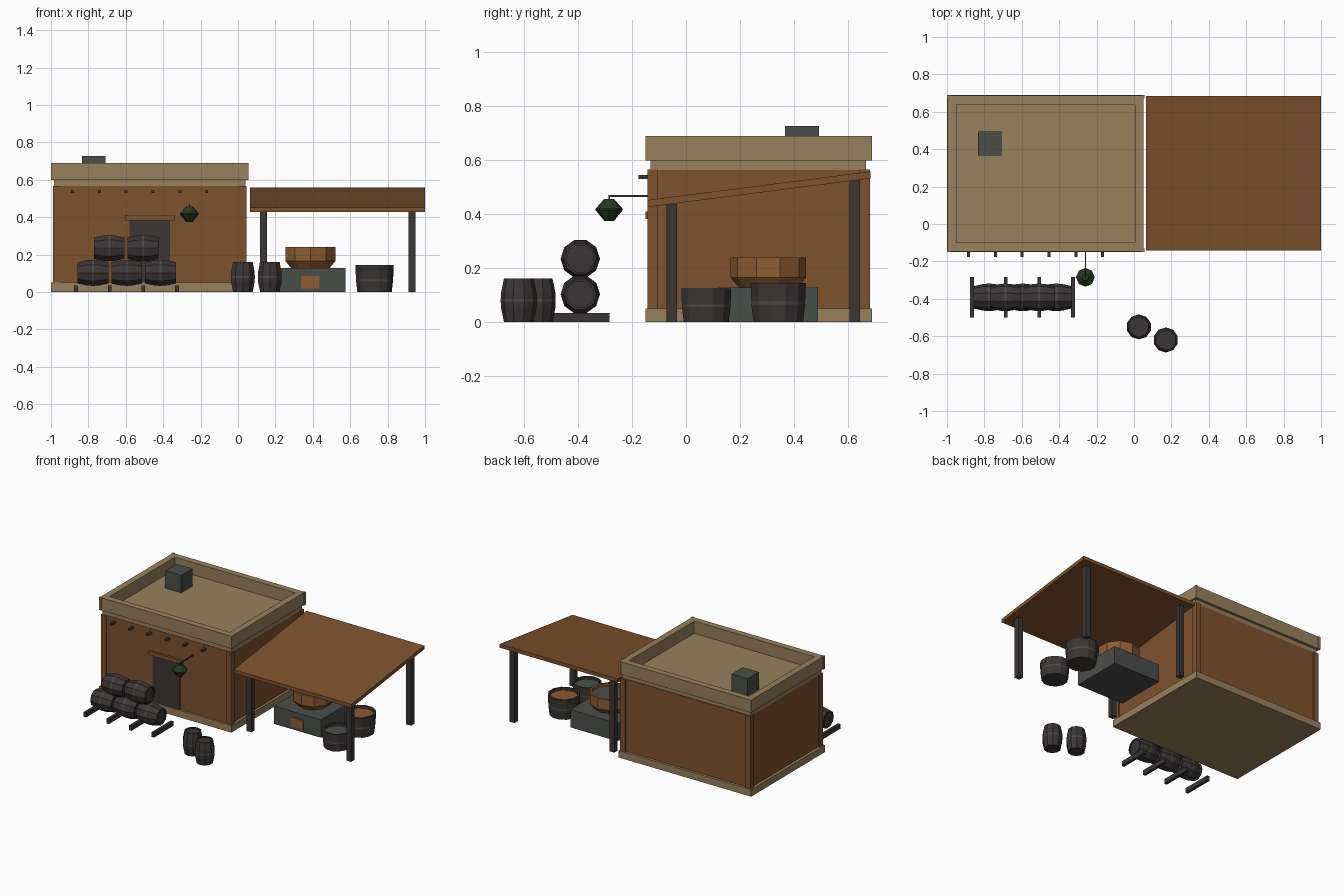
import bpy, bmesh, math
from mathutils import Matrix

if "Cube" in bpy.data.objects:
    bpy.data.objects.remove(bpy.data.objects["Cube"])


def material(name, rgb):
    m = bpy.data.materials.new(name)
    lin = [((c / 255 + 0.055) / 1.055) ** 2.4 for c in rgb]
    m.diffuse_color = (*lin, 1)
    m.use_nodes = True
    m.node_tree.nodes["Principled BSDF"].inputs["Base Color"].default_value = m.diffuse_color
    return m


TAN = material("tan plaster", (152, 128, 92))
BROWN = material("brown clay", (126, 82, 45))
COPPER = material("copper brown", (142, 93, 48))
DARK = material("dark wood", (60, 54, 54))
STONE = material("grey stone", (74, 78, 74))
GREEN = material("dark green", (36, 58, 34))


def finish(name, bm, mats):
    bmesh.ops.recalc_face_normals(bm, faces=bm.faces)
    me = bpy.data.meshes.new(name)
    bm.to_mesh(me)
    bm.free()
    for m in mats:
        me.materials.append(m)
    ob = bpy.data.objects.new(name, me)
    bpy.context.collection.objects.link(ob)
    return ob


def box(name, x, y, z, mat):
    """Box from (min, max) pairs on each axis."""
    bm = bmesh.new()
    bmesh.ops.create_cube(bm, size=1)
    for v in bm.verts:
        v.co = [r[0] if c < 0 else r[1] for c, r in zip(v.co, (x, y, z))]
    return finish(name, bm, [mat])


def lathe(name, profile, sides, loc, mats, along_x=False, rule=None, turn=0.5):
    """Spin (radius, height) points; both ends are capped."""
    bm = bmesh.new()
    rings = []
    for r, z in profile:
        rings.append([bm.verts.new((r * math.cos(a), r * math.sin(a), z))
                      for a in ((i + turn) * math.tau / sides for i in range(sides))])
    for k in range(len(rings) - 1):
        for i in range(sides):
            j = (i + 1) % sides
            f = bm.faces.new((rings[k][i], rings[k][j], rings[k + 1][j], rings[k + 1][i]))
            f.material_index = rule(k) if rule else 0
    bm.faces.new(rings[0])
    f = bm.faces.new(rings[-1])
    f.material_index = rule(len(rings) - 1) if rule else 0
    ob = finish(name, bm, mats)
    if along_x:
        ob.data.transform(Matrix.Rotation(math.pi / 2, 4, 'Y'))
    ob.location = loc
    return ob


# Building body
X0, X1, Y0, Y1 = -1.0, 0.055, -0.15, 0.69
box("plinth", (X0, X1 - 0.003), (Y0, Y1), (0, 0.05), TAN)
box("walls", (-0.98, 0.035), (-0.135, 0.672), (0.05, 0.567), BROWN)
for i, x in enumerate((-0.99, 0.005)):
    for j, y in enumerate((-0.143, 0.642)):
        box(f"corner_pilaster_{i}{j}", (x, x + 0.04), (y, y + 0.04), (0.05, 0.567), BROWN)
box("roof_slab", (-0.983, 0.04), (-0.132, 0.668), (0.565, 0.602), TAN)

# Parapet: four walls around the sunken roof, with corner blocks
T = 0.05
box("parapet_front", (X0 + .004, X1 - .004), (Y0 + .004, Y0 + T), (0.6, 0.69), TAN)
box("parapet_back", (X0 + .004, X1 - .004), (Y1 - T, Y1 - .004), (0.6, 0.69), TAN)
box("parapet_left", (X0 + .004, X0 + T), (Y0 + T, Y1 - T), (0.6, 0.69), TAN)
box("parapet_right", (X1 - T, X1 - .004), (Y0 + T, Y1 - T), (0.6, 0.69), TAN)
for i, x in enumerate((X0, X1 - 0.018)):
    for j, y in enumerate((Y0, Y1 - 0.018)):
        box(f"parapet_corner_{i}{j}", (x, x + .018), (y, y + .018), (0.599, 0.691), TAN)
box("chimney", (-0.835, -0.708), (0.367, 0.494), (0.6, 0.728), STONE)

# Door, lintel and roof beam ends
box("door", (-0.58, -0.363), (-0.142, -0.13), (0.05, 0.385), DARK)
box("lintel", (-0.605, -0.338), (-0.151, -0.13), (0.383, 0.411), BROWN)
for i in range(6):
    x = -0.885 + i * 0.1435
    box(f"beam_end_{i}", (x - .008, x + .008), (-0.176, -0.13), (0.53, 0.545), DARK)

# Hanging lantern
box("lantern_rod", (-0.263, -0.257), (-0.288, -0.13), (0.464, 0.471), DARK)
box("lantern_hook", (-0.263, -0.257), (-0.288, -0.282), (0.45, 0.467), DARK)
lathe("lantern", [(0.018, 0.375), (0.05, 0.415), (0.05, 0.421), (0.018, 0.457)], 8,
      (-0.26, -0.285, 0), [GREEN], turn=0)

# Sloped canopy on four posts
canopy = box("canopy", (0.065, 1.0), (-0.142, 0.685), (-0.026, 0), BROWN)
for v in canopy.data.vertices:
    v.co.z += 0.453 + (v.co.y + 0.142) / 0.827 * 0.106
for i, x in enumerate((0.137, 0.93)):
    for j, (y, h) in enumerate(((-0.053, 0.438), (0.626, 0.526))):
        box(f"canopy_post_{i}{j}", (x - .019, x + .019), (y - .019, y + .019), (0, h), DARK)

# Hearth with fire opening and copper pan
box("hearth", (0.2, 0.575), (0.12, 0.49), (0, 0.128), STONE)
box("fire_opening", (0.337, 0.437), (0.114, 0.122), (0.02, 0.087), COPPER)
lathe("pan", [(0.105, 0.125), (0.14, 0.165), (0.14, 0.24), (0.125, 0.24), (0.125, 0.22)], 10,
      (0.387, 0.305, 0), [COPPER, STONE], rule=lambda k: 1 if k == 4 else 0)


# Open tubs with filling: wall, hoop band, rim, filling
def tub(name, loc, r, h, fill):
    prof = [(r * .9, 0), (r * .97, h * .45), (r * .975, h * .53), (r, h),
            (r * .87, h), (r * .87, h - .018)]
    lathe(name, prof, 12, loc, [DARK, STONE, fill], rule=lambda k: {1: 1, 5: 2}.get(k, 0))


tub("dye_tub", (0.73, 0.342, 0), 0.106, 0.145, COPPER)
tub("water_tub", (0.733, 0.075, 0), 0.096, 0.125, STONE)


# Barrels: bulged, with a hoop round the middle and sunken lids
def barrel(name, loc, r, length, along_x=False):
    h = length / 2
    prof = [(r * .7, -h + .008), (r * .7, -h), (r * .82, -h), (r * .98, -h * .35), (r, -.005), (r, .005),
            (r * .98, h * .35), (r * .82, h), (r * .7, h), (r * .7, h - .008)]
    lathe(name, prof, 10, loc, [DARK, STONE], along_x, rule=lambda k: 1 if k == 4 else 0)


barrel("standing_barrel_0", (0.026, -0.55, 0.081), 0.067, 0.162)
barrel("standing_barrel_1", (0.17, -0.62, 0.081), 0.067, 0.162)
for i in range(3):
    barrel(f"lower_barrel_{i}", (-0.775 + i * 0.18, -0.392, 0.103), 0.073, 0.165, True)
for i in range(2):
    barrel(f"upper_barrel_{i}", (-0.688 + i * 0.18, -0.392, 0.235), 0.073, 0.165, True)
for i in range(4):
    x = -0.866 + i * 0.18
    box(f"barrel_skid_{i}", (x - .01, x + .01), (-0.5, -0.283), (0, 0.034), DARK)
